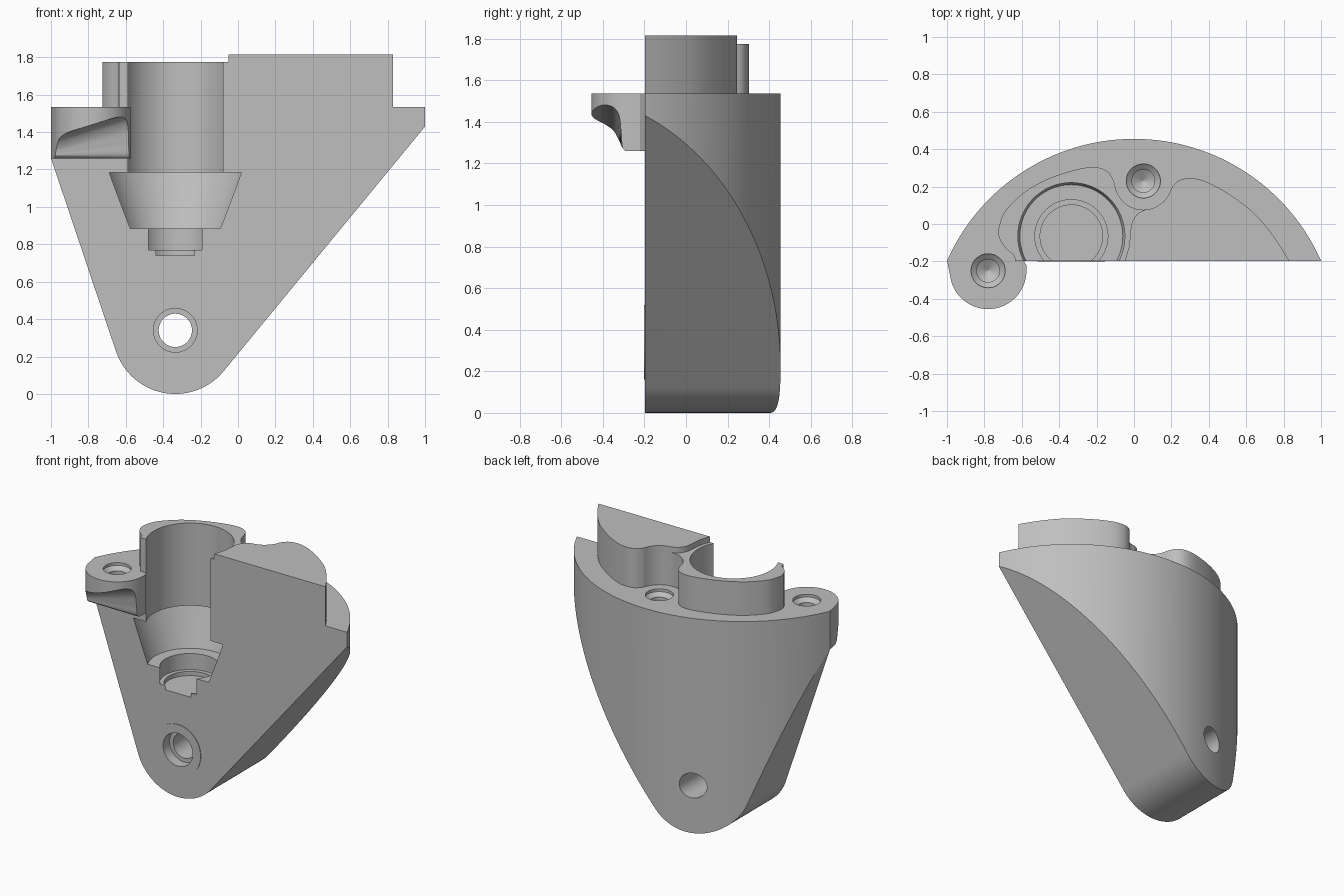
import bpy, bmesh, math
from mathutils import Vector

if "Cube" in bpy.data.objects:
    bpy.data.objects.remove(bpy.data.objects["Cube"])

FRONT, TOP = -0.197, 1.535
grey = bpy.data.materials.new("plain_grey")
grey.diffuse_color = (0.52, 0.52, 0.52, 1)
grey.use_nodes = True
grey.node_tree.nodes["Principled BSDF"].inputs["Base Color"].default_value = grey.diffuse_color


def loft(name, ring_a, ring_b):
    """Closed solid between two matching rings of 3D points."""
    bm = bmesh.new()
    a = [bm.verts.new(p) for p in ring_a]
    b = [bm.verts.new(p) for p in ring_b]
    n = len(a)
    bm.faces.new(a)
    bm.faces.new(b[::-1])
    for i in range(n):
        j = (i + 1) % n
        bm.faces.new((a[i], b[i], b[j], a[j]))
    bmesh.ops.recalc_face_normals(bm, faces=bm.faces)
    me = bpy.data.meshes.new(name)
    bm.to_mesh(me)
    bm.free()
    ob = bpy.data.objects.new(name, me)
    bpy.context.collection.objects.link(ob)
    me.materials.append(grey)
    return ob


def slab(name, pts, z0, z1):
    return loft(name, [(x, y, z0) for x, y in pts], [(x, y, z1) for x, y in pts])


def lathe(name, profile, x, y, n=96):
    """Solid of revolution about a vertical axis, profile of (radius, z)."""
    bm = bmesh.new()
    rings = [[bm.verts.new((x + r * math.cos(2 * math.pi * i / n),
                            y + r * math.sin(2 * math.pi * i / n), z))
              for i in range(n)] for r, z in profile]
    bm.faces.new(rings[0])
    bm.faces.new(rings[-1])
    for p, q in zip(rings, rings[1:]):
        for i in range(n):
            j = (i + 1) % n
            bm.faces.new((p[i], p[j], q[j], q[i]))
    bmesh.ops.recalc_face_normals(bm, faces=bm.faces)
    me = bpy.data.meshes.new(name)
    bm.to_mesh(me)
    bm.free()
    ob = bpy.data.objects.new(name, me)
    bpy.context.collection.objects.link(ob)
    me.materials.append(grey)
    return ob


def arc(cx, cy, r, a0, a1, n=32):
    return [(cx + r * math.cos(math.radians(a0 + (a1 - a0) * i / n)),
             cy + r * math.sin(math.radians(a0 + (a1 - a0) * i / n))) for i in range(n + 1)]


def curve(pts, n=6):
    """Smooth curve through the points."""
    p = [Vector(q) for q in [pts[0]] + pts + [pts[-1]]]
    out = []
    for a, b, c, d in zip(p, p[1:], p[2:], p[3:]):
        for i in range(n):
            t = i / n
            v = 0.5 * (2 * b + (c - a) * t + (2 * a - 5 * b + 4 * c - d) * t * t
                       + (3 * b - a - 3 * c + d) * t ** 3)
            out.append((v.x, v.y))
    return out + [pts[-1]]


def combine(ob, other, op):
    bpy.context.view_layer.objects.active = ob
    m = ob.modifiers.new("bool", 'BOOLEAN')
    m.operation, m.object, m.solver = op, other, 'EXACT'
    bpy.ops.object.modifier_apply(modifier=m.name)
    bpy.data.objects.remove(other)


# Main body: tapered front outline trimmed by the curved back
C, R0 = Vector((-0.335, 0.335)), 0.335


def tangent(p, side):
    d = p - C
    return math.degrees(math.atan2(d.y, d.x) + side * math.acos(R0 / d.length))


left, right = Vector((-1, 1.26)), Vector((1, 1.43))
bottom = arc(C.x, C.y, R0, tangent(left, 1), 360 + tangent(right, -1), 48)
far_l = left + (left - Vector(bottom[0])) * 0.4
far_r = right + (right - Vector(bottom[-1])) * 0.3
outline = bottom + [tuple(far_r), (far_r.x, 2), (far_l.x, 2), tuple(far_l)]
body = loft("bracket_body", [(x, -0.6, z) for x, z in outline], [(x, 0.8, z) for x, z in outline])
sag = 0.455 - FRONT
R = (1 + sag * sag) / (2 * sag)
half = math.degrees(math.asin(1 / R))
combine(body, slab("back_curve", arc(0, 0.455 - R, R, 90 - half, 90 + half, 96), -0.1, TOP), 'INTERSECT')

# Screw ear at the front left, with a sloping scooped underside
ear = slab("screw_ear", [(-0.9, -0.1), (-0.999, FRONT)] + arc(-0.78, -0.25, 0.205, 195, 360)
           + [(-0.575, -0.1)], 1.26, TOP)


def scoop(x, t):
    low = t - 0.07
    yz = curve([(-0.46, t), (-0.40, t - 0.002), (-0.35, t - 0.025), (-0.322, low),
                (-0.312, (low + 1.27) / 2), (-0.305, 1.275), (-0.28, 1.255)])
    return [(x, y, z) for y, z in [(-0.6, t)] + yz + [(-0.28, 1.2), (-0.6, 1.2)]]


combine(ear, loft("ear_scoop", scoop(-1.05, 1.355), scoop(-0.52, 1.52)), 'DIFFERENCE')
combine(body, ear, 'UNION')

# Raised top: lower sleeve wall on the left, taller block on the right
divide = curve([(0.063, 0.077), (0.02, 0.055), (-0.01, 0.01), (-0.02, -0.05),
                (-0.027, -0.12), (-0.05, FRONT)])
sleeve = (curve([(-0.635, FRONT), (-0.645, -0.165), (-0.69, -0.125), (-0.724, -0.06), (-0.715, 0.01),
                 (-0.68, 0.08), (-0.58, 0.175), (-0.45, 0.245), (-0.3, 0.293), (-0.2, 0.303),
                 (-0.135, 0.275), (-0.105, 0.22)])
          + arc(0.05, 0.23, 0.154, 190, 270, 20) + divide)
block = (curve([(0.83, FRONT), (0.75, -0.07), (0.64, 0.06), (0.5, 0.165), (0.38, 0.228),
                (0.3, 0.245), (0.24, 0.232), (0.205, 0.2)])
         + arc(0.05, 0.23, 0.154, -18, -80, 16) + divide)
combine(body, slab("sleeve_wall", sleeve, 1.45, 1.775), 'UNION')
combine(body, slab("tall_block", block, 1.45, 1.815), 'UNION')

# Stepped socket open to the front
combine(body, lathe("socket", [(0.167, 0.74), (0.167, 0.77), (0.195, 0.77), (0.195, 0.885),
                               (0.275, 0.885), (0.378, 1.185), (0.286, 1.185), (0.286, 2)],
                    C.x, -0.065), 'DIFFERENCE')

# Countersunk screw holes
for x, y in ((-0.78, -0.25), (0.05, 0.23)):
    combine(body, lathe("screw_hole", [(0.003, 1.30), (0.061, 1.335), (0.061, 1.49), (0.091, 1.515),
                                       (0.091, 1.6)], x, y, 48), 'DIFFERENCE')


# Pivot hole through the lower end: thin pad, counterbore, bore
def rod(name, r, y0, y1):
    ring = arc(C.x, 0.34, r, 0, 360, 64)[:-1]
    return loft(name, [(x, y0, z) for x, z in ring], [(x, y1, z) for x, z in ring])


combine(body, rod("pivot_pad", 0.18, FRONT - 0.004, FRONT + 0.05), 'UNION')
combine(body, rod("pivot_counterbore", 0.117, -0.4, FRONT + 0.07), 'DIFFERENCE')
combine(body, rod("pivot_bore", 0.089, -0.4, 0.8), 'DIFFERENCE')

bpy.ops.object.select_all(action='DESELECT')
body.select_set(True)
bpy.context.view_layer.objects.active = body
bpy.ops.object.shade_smooth_by_angle(angle=math.radians(25))
